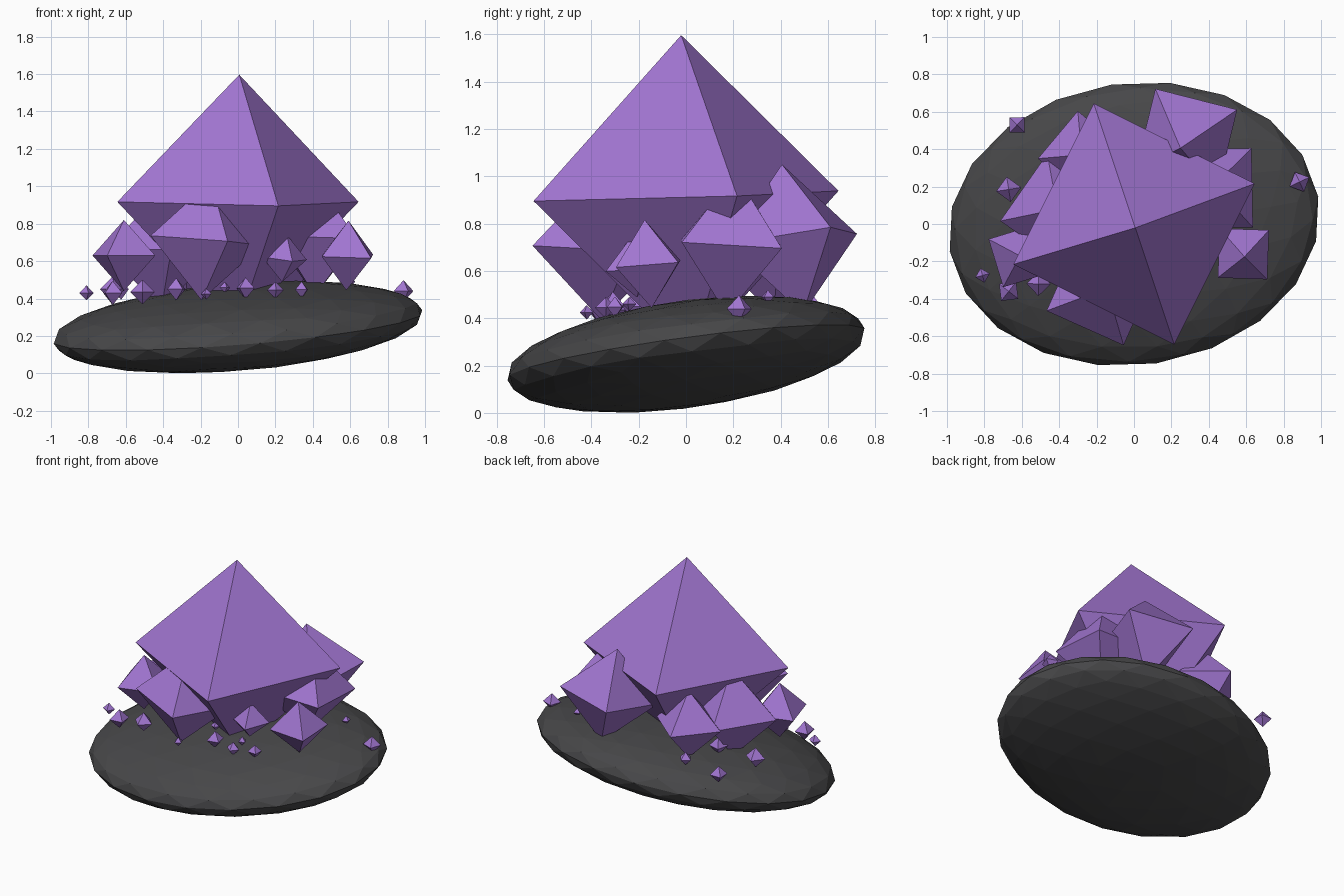
import bpy, bmesh, math
from mathutils import Vector, Matrix

if "Cube" in bpy.data.objects:
    bpy.data.objects.remove(bpy.data.objects["Cube"])


def material(name, rgb):
    m = bpy.data.materials.new(name)
    m.diffuse_color = (*rgb, 1)
    m.use_nodes = True
    m.node_tree.nodes["Principled BSDF"].inputs["Base Color"].default_value = m.diffuse_color
    return m


PURPLE = material("amethyst purple", (0.36, 0.18, 0.64))
STONE = material("charcoal stone", (0.063, 0.063, 0.066))


def finish(bm, name, mat):
    bmesh.ops.recalc_face_normals(bm, faces=bm.faces)
    mesh = bpy.data.meshes.new(name)
    bm.to_mesh(mesh)
    bm.free()
    mesh.materials.append(mat)
    ob = bpy.data.objects.new(name, mesh)
    bpy.context.collection.objects.link(ob)
    return ob


def crystal(name, centre, r, yaw=0, lean=(0, 0)):
    """Regular octahedron turned by yaw degrees, its axis leaning in x and y."""
    bm = bmesh.new()
    ring = [bm.verts.new((r * math.cos(i * math.pi / 2), r * math.sin(i * math.pi / 2), 0))
            for i in range(4)]
    for z in (r, -r):
        tip = bm.verts.new((0, 0, z))
        for i in range(4):
            bm.faces.new((ring[i], ring[(i + 1) % 4], tip))
    turn = Vector((0, 0, 1)).rotation_difference(Vector((*lean, 1))).to_matrix().to_4x4()
    bm.transform(Matrix.Translation(centre) @ turn @ Matrix.Rotation(math.radians(yaw), 4, 'Z'))
    return finish(bm, name, PURPLE)


# Tilted, flattened rock
bm = bmesh.new()
bmesh.ops.create_icosphere(bm, subdivisions=3, radius=1)
bm.transform(Matrix.Translation((0, 0, 0.248))
             @ Matrix.Rotation(0.147, 4, 'Z') @ Matrix.Rotation(-0.09, 4, 'Y')
             @ Matrix.Rotation(0.115, 4, 'X') @ Matrix.Diagonal((1.0, 0.76, 0.217, 1)))
finish(bm, "rock_base", STONE)

# Main crystal
crystal("main_crystal", (0, 0, 0.917), 0.68, 18.5, (0.01, -0.03))

# Medium crystals around the main one
crystal("back_crystal", (0.28, 0.45, 0.735), 0.32, 31, (-0.1, -0.14))
crystal("front_crystal", (-0.17, -0.35, 0.71), 0.32, -69, (0.08, 0.02))
crystal("right_crystal", (0.42, 0.19, 0.715), 0.30, 46, (0.03, 0.06))
crystal("left_crystal", (-0.41, 0.07, 0.655), 0.31, 10, (0, 0.03))
crystal("back_left_crystal", (-0.28, 0.37, 0.65), 0.235, 5)
crystal("front_right_crystal", (0.585, -0.16, 0.63), 0.187, 43, (0.03, -0.08))
crystal("front_left_crystal", (-0.61, -0.17, 0.63), 0.19, 62)
crystal("inner_front_crystal", (0.248, -0.22, 0.615), 0.128, 20, (0.1, -0.1))

# Small shards scattered over the rock: x, y, z, size
shards = [
    (-0.81, -0.275, 0.43, 0.04), (-0.67, -0.36, 0.43, 0.065),
    (-0.51, -0.32, 0.435, 0.065), (-0.33, -0.22, 0.45, 0.06),
    (-0.17, -0.42, 0.425, 0.03), (-0.07, -0.15, 0.46, 0.03),
    (0.04, -0.31, 0.455, 0.058), (0.20, -0.34, 0.445, 0.045),
    (0.34, -0.30, 0.447, 0.045), (0.20, -0.24, 0.46, 0.03),
    (0.885, 0.225, 0.44, 0.058), (0.60, 0.345, 0.49, 0.03),
    (-0.67, 0.185, 0.45, 0.068), (-0.625, 0.53, 0.45, 0.057),
    (-0.34, 0.49, 0.47, 0.045), (-0.40, 0.21, 0.47, 0.06),
]
for i, (x, y, z, r) in enumerate(shards):
    crystal(f"shard_{i + 1}", (x, y, z), r, 15 + 37 * i)
